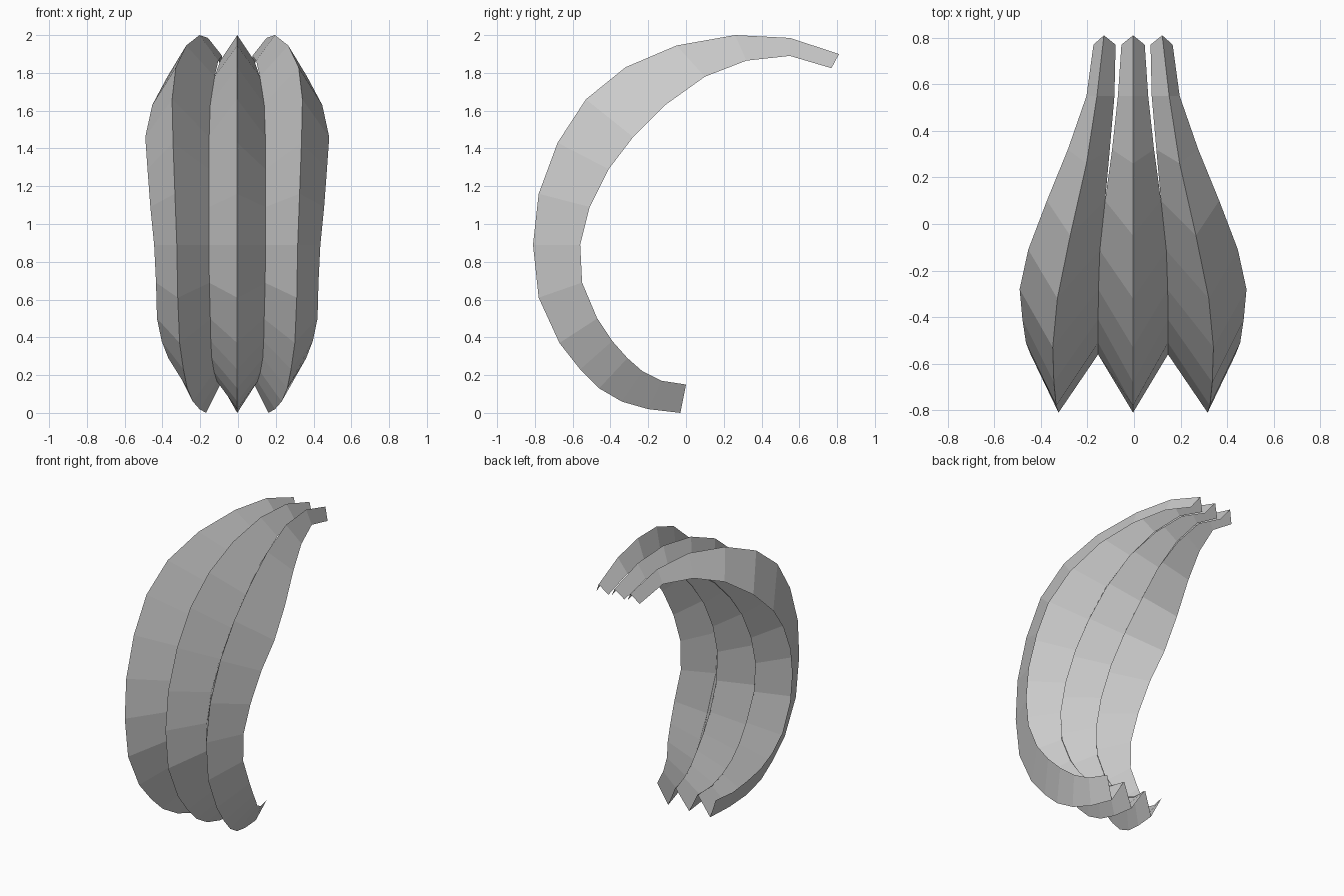
import bpy

# Side profiles (y, z): the outer crease and the inner rims of every strip
crease = [(-.03, 0), (-.2, .02), (-.34, .06), (-.46, .13), (-.56, .23), (-.67, .37),
          (-.78, .61), (-.81, .89), (-.78, 1.16), (-.68, 1.43), (-.53, 1.66),
          (-.32, 1.83), (-.05, 1.945), (.26, 2.0), (.55, 1.985), (.81, 1.90)]
rim = [(0, .15), (-.13, .17), (-.23, .22), (-.31, .29), (-.39, .38), (-.47, .5),
       (-.55, .69), (-.56, .89), (-.51, 1.09), (-.41, 1.29), (-.28, 1.46),
       (-.11, 1.63), (.1, 1.78), (.32, 1.865), (.55, 1.89), (.77, 1.825)]

# Sideways positions along the length
centre_half = [.085, .11, .125, .135, .14, .145, .15, .15, .15, .15, .15,
               .145, .12, .09, .065, .05]
side_inner = [.09, .105, .12, .135, .14, .14, .145, .15, .15, .15, .147,
              .14, .12, .10, .08, .075]
side_crease = [.165, .20, .235, .265, .285, .305, .315, .32, .33, .34, .345,
               .325, .27, .20, .155, .125]
side_outer = [.23, .275, .315, .365, .40, .425, .43, .44, .46, .475, .487,
              .45, .37, .28, .20, .17]
SHIFT = -.004


def strip(name, left, mid, right):
    """Open V-section strip lofted along the profiles."""
    verts, faces = [], []
    for i, ((cy, cz), (ry, rz)) in enumerate(zip(crease, rim)):
        verts += [(left[i] + SHIFT, ry, rz), (mid[i] + SHIFT, cy, cz),
                  (right[i] + SHIFT, ry, rz)]
        if i:
            a, b = 3 * (i - 1), 3 * i
            faces += [(a + k, a + k + 1, b + k + 1, b + k) for k in (0, 1)]
    mesh = bpy.data.meshes.new(name)
    mesh.from_pydata(verts, [], faces)
    mesh.update()
    obj = bpy.data.objects.new(name, mesh)
    bpy.context.collection.objects.link(obj)


def neg(xs):
    return [-x for x in xs]


# Three folded strips side by side
strip("centre_strip", neg(centre_half), [0] * len(crease), centre_half)
strip("right_strip", side_inner, side_crease, side_outer)
strip("left_strip", neg(side_outer), neg(side_crease), neg(side_inner))
